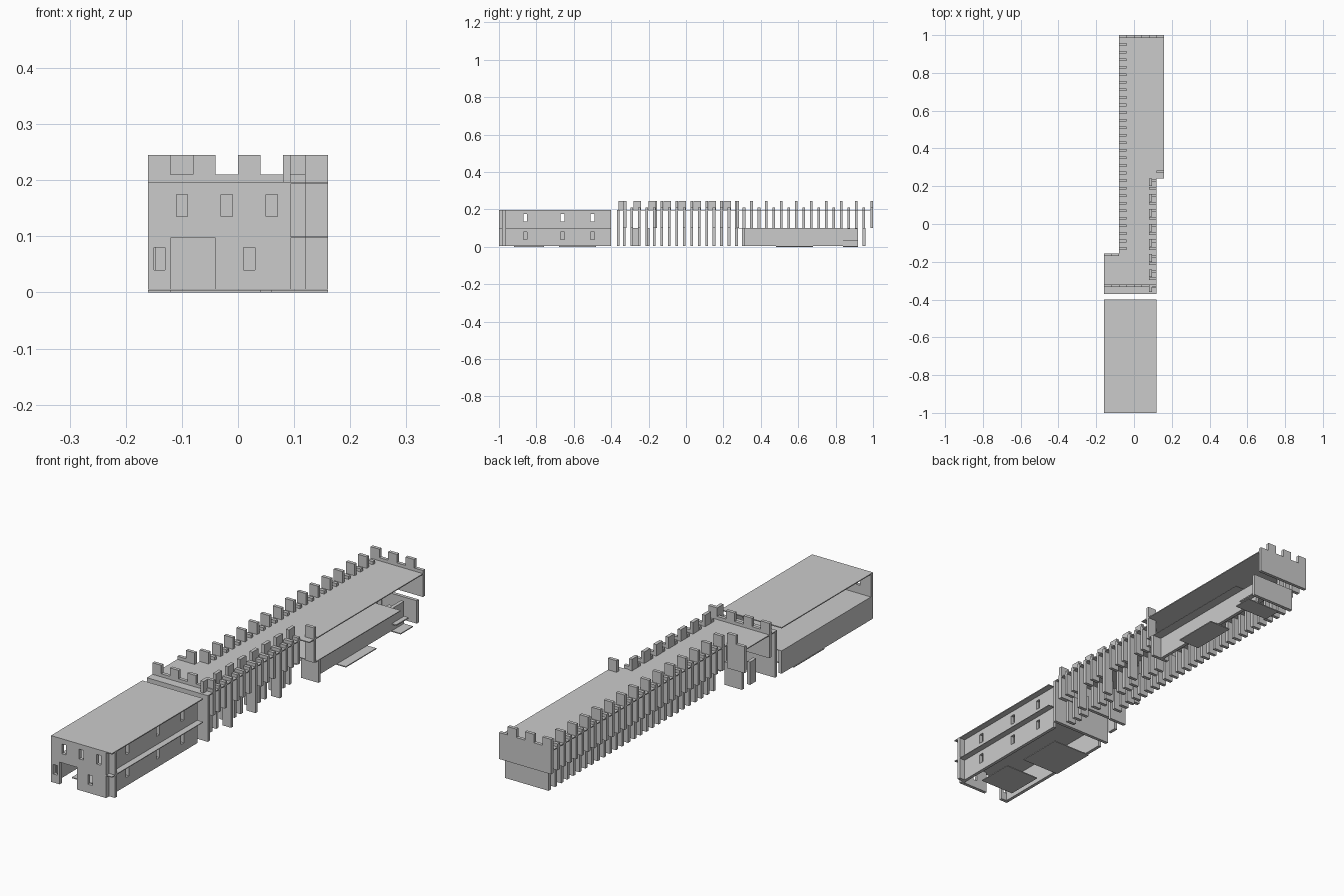
import bpy, bmesh
from mathutils import Matrix, Vector

if "Cube" in bpy.data.objects:
    bpy.data.objects.remove(bpy.data.objects["Cube"])

T = 0.014            # wall thickness
Z0, Z1, Z2, Z3, Z4 = 0.005, 0.1, 0.193, 0.21, 0.245   # base, storey, roof, parapet, merlon top


def build(name, boxes):
    """One object from a list of (x0, x1, y0, y1, z0, z1) boxes."""
    bm = bmesh.new()
    for x0, x1, y0, y1, z0, z1 in boxes:
        m = Matrix.Translation(((x0 + x1) / 2, (y0 + y1) / 2, (z0 + z1) / 2))
        m = m @ Matrix.Diagonal(Vector((x1 - x0, y1 - y0, z1 - z0, 1)))
        bmesh.ops.create_cube(bm, size=1, matrix=m)
    me = bpy.data.meshes.new(name)
    bm.to_mesh(me)
    bm.free()
    ob = bpy.data.objects.new(name, me)
    bpy.context.collection.objects.link(ob)
    return ob


def wall(axis, a0, a1, pos, z0, z1, windows=(), w=0.02, sill=0.035, head=0.075):
    """Boxes of a wall along an axis, leaving rectangular window holes."""
    runs, cur = [], a0
    for c in sorted(windows):
        runs.append((cur, c - w / 2, z0, z1))
        runs.append((c - w / 2, c + w / 2, z0, z0 + sill))
        runs.append((c - w / 2, c + w / 2, z0 + head, z1))
        cur = c + w / 2
    runs.append((cur, a1, z0, z1))
    if axis == 'x':
        return [(a, b, pos, pos + T, p, q) for a, b, p, q in runs]
    return [(pos, pos + T, a, b, p, q) for a, b, p, q in runs]


def merlons_x(starts, y):
    return [(s, s + 0.04, y, y + T, Z3, Z4) for s in starts]


# Front hall: slabs
build("front_roof", [(-0.16, 0.12, -1, -0.4, Z2, 0.197)])
build("front_mid_floor", [(-0.16, 0.12, -1, -0.4, 0.097, Z1)])

# Front hall: windowed walls, doorway left open at ground level
build("front_upper_wall", wall('x', -0.16, 0.08, -1, Z1, Z2, (-0.1, -0.02, 0.06)))
build("front_lower_wall",
      wall('x', -0.16, -0.12, -1, Z0, 0.097, (-0.14,))
      + wall('x', -0.04, 0.08, -1, Z0, 0.097, (0.02,)))
side = (-0.86, -0.66, -0.5)
build("right_upper_wall", wall('y', -1, -0.4, 0.08, Z1, Z2, side))
build("right_lower_wall", wall('y', -1, -0.4, 0.08, Z0, 0.097, side))
build("left_lower_wall", wall('y', -0.985, -0.4, -0.16, Z0, 0.097))
build("front_corner_fin", [(0.094, 0.12, -0.98, -0.966, Z0, Z2)])

# Ground plates
build("ground_plates", [
    (-0.12, 0.04, -0.92, -0.76, 0, 0.004),
    (-0.16, 0.02, -0.68, -0.48, 0, 0.004),
    (0.06, 0.16, 0.48, 0.68, 0, 0.004),
    (0.0, 0.16, 0.84, 0.92, 0, 0.004)])

# Long wing: stepped roof
build("wing_roof", [
    (-0.16, 0.12, -0.37, -0.16, Z2, 0.197),
    (-0.08, 0.12, -0.16, 0.24, Z2, 0.197),
    (-0.08, 0.16, 0.24, 1.0, Z2, 0.197)])

# Long wing: front walls and parapet
build("wing_front_wall", wall('x', -0.16, 0.12, -0.37, Z0, Z2))
build("wing_front_parapet",
      wall('x', -0.16, 0.12, -0.333, Z1, Z3)
      + merlons_x((-0.16, -0.08, 0, 0.08), -0.333))

# Long wing: left shoulder where the plan narrows
build("shoulder_wall",
      wall('x', -0.16, -0.08, -0.17, Z1, Z3) + merlons_x((-0.12,), -0.17)
      + wall('x', -0.12, -0.04, -0.21, Z0, Z1)
      + wall('y', -0.29, -0.25, -0.12, Z0, Z1))

# Long wing: left row of fins, overhanging the lower row
fins = []
for k in range(28):
    y = -0.13 + 0.04 * k - T / 2
    top = Z4 if k % 2 == 0 else Z3
    fins.append((-0.08, -0.04, y, y + T, Z1, top))
    fins.append((-0.04, 0.0, y, y + T, Z0, Z1))
build("left_fins", fins)

# Long wing: right row of fins with merlons turned along the wall
fins, caps = [], []
for k in range(15):
    y = -0.33 + 0.04 * k - T / 2
    fins.append((0.08, 0.12, y, y + T, Z1, Z3))
    x = 0.08 if k % 4 == 3 else 0.04
    fins.append((x, x + 0.04, y, y + T, Z0, Z1))
for k in range(8):
    y = -0.36 + 0.08 * k
    caps.append((0.08, 0.08 + T, y, y + 0.04, Z2, Z4))
build("right_fins", fins)
build("right_merlons", caps)

# Rear room: front end wall, side wall and floor
build("rear_room_front",
      wall('x', 0.12, 0.16, 0.27, Z1, Z4) + wall('x', 0.08, 0.16, 0.30, Z0, 0.097))
build("rear_room_side", wall('y', 0.314, 0.92, 0.106, Z0, 0.097))
build("rear_room_floor", [(-0.04, 0.16, 0.28, 0.84, 0.097, Z1)])

# Rear stair treads
build("rear_steps", [(0.09 - 0.02 * i, 0.16 - 0.02 * i, 0.84, 0.92,
                      0.03 * i, 0.03 * i + 0.005) for i in (1, 2)])

# Back wall: upper part overhangs the lower part
build("back_upper_wall",
      wall('x', -0.08, 0.16, 1 - T, Z1, Z3) + merlons_x((-0.08, 0, 0.08), 1 - T))
build("back_lower_wall", wall('x', -0.04, 0.16, 0.945, Z0, Z1))
